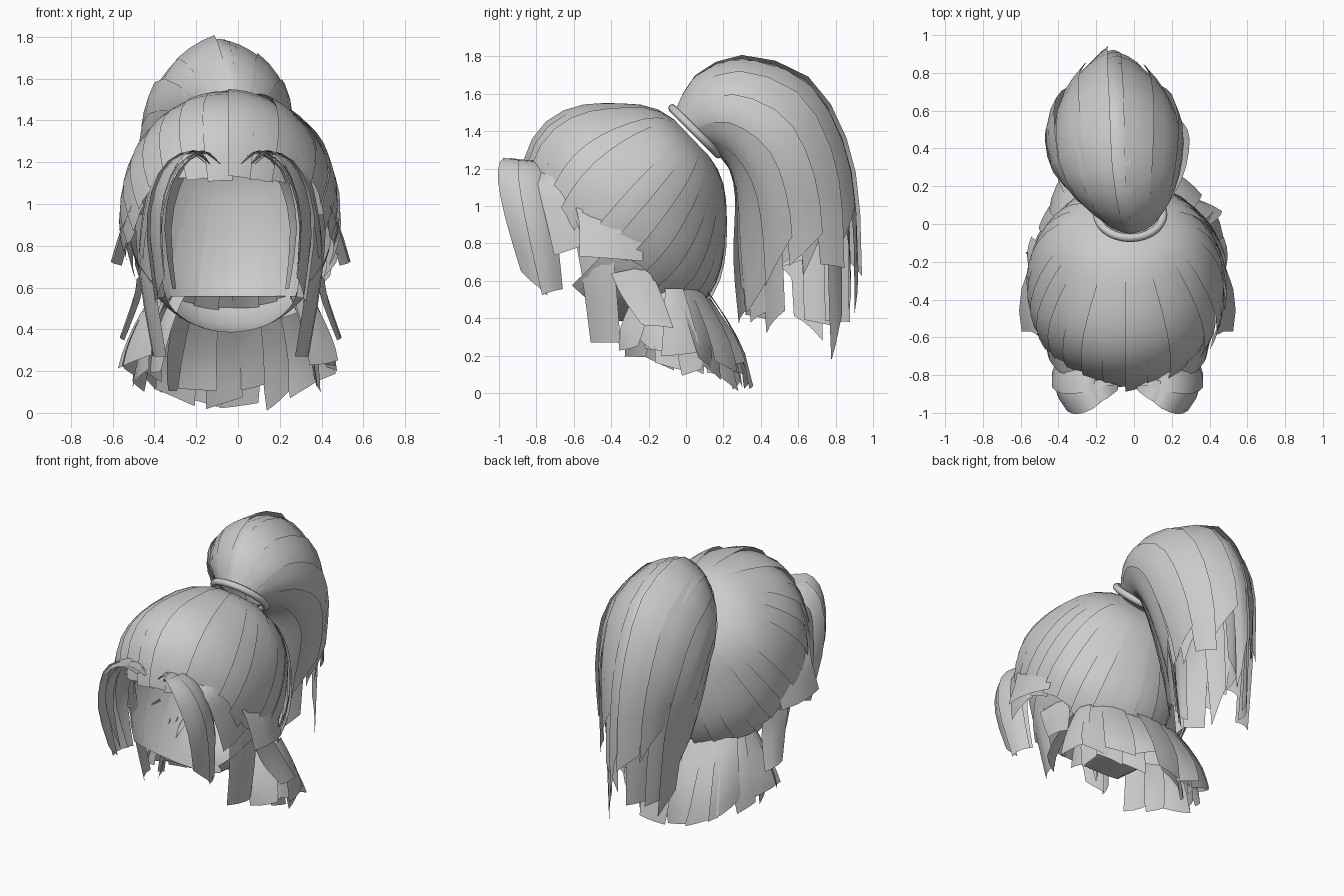
import bpy, bmesh, math, random
from mathutils import Vector as V

random.seed(4)
cube = bpy.data.objects.get("Cube")
if cube:
    bpy.data.objects.remove(cube)

XC = -0.035                      # middle of the head
TAU = 2 * math.pi
mat = bpy.data.materials.new("hair_grey")
mat.use_nodes = True
GREY = (0.6, 0.6, 0.6, 1)
mat.diffuse_color = GREY
mat.node_tree.nodes["Principled BSDF"].inputs["Base Color"].default_value = GREY


def curve(points, t):
    """Smooth curve through points, t from 0 to 1 (continues past the end)."""
    n = len(points) - 1
    i = max(0, min(int(t * n), n - 1))
    k = t * n - i
    p = [V(points[max(0, min(j, n))]) for j in range(i - 1, i + 3)]
    if k > 1:
        return p[2] + (p[2] - p[1]) * (k - 1)
    return 0.5 * (2 * p[1] + (p[2] - p[0]) * k
                  + (2 * p[0] - 5 * p[1] + 4 * p[2] - p[3]) * k * k
                  + (3 * p[1] - p[0] - 3 * p[2] + p[3]) * k ** 3)


def lock(bm, surface, u0, u1, end=1.0, lift=0.0, taper=0.3, skew=0.0, tilt=0.0, rows=10, cols=3):
    """One flat lock of hair lying on a surface(u, t, lift)."""
    mid, half = (u0 + u1) / 2, (u1 - u0) / 2
    grid = []
    for j in range(rows + 1):
        s = j / rows
        row = []
        for i in range(cols + 1):
            c = 2 * i / cols - 1
            t = s * (end + skew * c)
            u = mid + half * c * (1 - taper * s ** 3)
            row.append(bm.verts.new(surface(u, t, lift + tilt * c * s)))
        grid.append(row)
    for a, b in zip(grid, grid[1:]):
        for i in range(cols):
            bm.faces.new((a[i], a[i + 1], b[i + 1], b[i]))


def finish(name, bm):
    bmesh.ops.recalc_face_normals(bm, faces=bm.faces)
    for f in bm.faces:
        f.smooth = True
    me = bpy.data.meshes.new(name)
    bm.to_mesh(me)
    bm.free()
    me.materials.append(mat)
    ob = bpy.data.objects.new(name, me)
    bpy.context.collection.objects.link(ob)


def mirrored(surface, side):
    """Same surface on either side of the head."""
    def f(u, t, r):
        p = surface(u, t, r)
        return V((XC + side * p.x, p.y, p.z))
    return f


# Scalp hair: combed over a rounded-box head from the hairline up to the tie
CENTRE, RADII = V((XC, -0.33, 0.95)), V((0.52, 0.54, 0.59))
AXIS = V((0, 0.69, 0.72)).normalized()
SIDE = V((1, 0, 0))
FORE = V((0, -AXIS.z, AXIS.y))
RIM = [(-0.9, 1.15), (-0.68, 1.1), (-0.56, 0.85), (-0.25, 0.7), (-0.05, 0.47), (0.3, 0.45)]


def rim_height(y):
    for (y0, z0), (y1, z1) in zip(RIM, RIM[1:]):
        if y < y1:
            return z0 + (z1 - z0) * (y - y0) / (y1 - y0)
    return RIM[-1][1]


def lining_height(y):
    return 0.36


def on_head(phi, theta, r=0.0):
    d = AXIS * math.cos(theta) + (SIDE * math.cos(phi) + FORE * math.sin(phi)) * math.sin(theta)
    p = 2 + max(0, min(0.9, 1.3 * (theta - 0.3)))     # squarer away from the tie
    d /= math.hypot(d.x, (abs(d.y) ** p + abs(d.z) ** p) ** (1 / p))
    return CENTRE + V([d[k] * (RADII[k] + r) for k in range(3)])


def combed(limit):
    def f(phi, t, r):
        end = 0.3
        while end < 2.5:
            p = on_head(phi, end)
            if p.z < limit(p.y):
                break
            end += 0.02
        return on_head(phi, 0.25 + (end - 0.25) * t, r * min(1, 2 * t))
    return f


bm = bmesh.new()
N = 30
for i in range(N):
    a = TAU * i / N
    lock(bm, combed(rim_height), a - 0.13, a + 0.13, random.uniform(0.98, 1.03),
         random.uniform(0, 0.015), 0.05, tilt=random.uniform(0.006, 0.014))
finish("scalp_hair", bm)

# Lining: inner hair that reaches down to the neck
bm = bmesh.new()
for i in range(10):
    a = math.radians(195 + 150 * i / 9)
    lock(bm, combed(lining_height), a - 0.16, a + 0.16, 1, -0.025, 0)
finish("neck_lining", bm)

# Ponytail: locks around a drooping tube given by its top and under outlines
TOP = [(0, -0.05, 1.53), (0, 0.05, 1.7), (0, 0.3, 1.8), (0, 0.65, 1.68),
       (0, 0.85, 1.35), (0, 0.92, 0.95), (0, 0.93, 0.33)]
UNDER = [(0, 0.14, 1.3), (0, 0.22, 1.22), (0, 0.26, 1.1), (0, 0.27, 0.95),
         (0, 0.27, 0.8), (0, 0.28, 0.62), (0, 0.3, 0.42)]
WIDE = [(0.15, -0.02, 0), (0.25, -0.05, 0), (0.34, -0.08, 0), (0.37, -0.09, 0),
        (0.34, -0.1, 0), (0.27, -0.1, 0), (0.22, -0.1, 0)]


def tail(a, t, r):
    top, under, w = curve(TOP, t), curve(UNDER, t), curve(WIDE, t)
    k = 1 + r * min(1, 3 * t)
    s = math.sin(a)
    p = (top + under) / 2 + (top - under) / 2 * math.cos(a) * k
    return p + V((w.y + w.x * s * abs(s) ** 0.35 * k, 0, 0))


bm = bmesh.new()
N = 13
for layer, shrink in ((0, 0.0), (1, -0.14)):
    for i in range(N):
        a = TAU * (i + layer / 2) / N
        lock(bm, tail, a - 0.31, a + 0.31, random.uniform(0.84, 1.02),
             shrink + random.uniform(-0.04, 0.05), random.uniform(0, 0.3),
             random.uniform(-0.05, 0.05), random.uniform(-0.08, 0.08), rows=11)
finish("ponytail", bm)

# Hair tie
bpy.ops.mesh.primitive_torus_add(major_segments=28, minor_segments=8, major_radius=0.175,
                                 minor_radius=0.022, location=(-0.02, 0.05, 1.4),
                                 rotation=(-math.radians(45), 0, 0))
tie = bpy.context.object
tie.name = "hair_tie"
tie.data.materials.append(mat)
bpy.ops.object.shade_smooth()

# Nape hair: flares outward under the back of the head
FLARE = [(0.37, 0.2, 0.56), (0.42, 0.3, 0.45), (0.47, 0.4, 0.3), (0.49, 0.44, 0.17)]


def nape(a, t, r):
    c, s = math.cos(a), math.sin(a)
    rx, ry, z = curve(FLARE, t)
    return V((XC + (rx + r) * c, -0.1 + (ry + r) * s, z - 0.1 * s * t))


bm = bmesh.new()
N = 13
for layer in (0, 1):
    for i in range(N):
        a = math.radians(-28 + 236 * (i + layer / 2) / (N - 0.5))
        lock(bm, nape, a - 0.22, a + 0.22, random.uniform(0.8, 1.08),
             random.uniform(-0.03, 0.03) - 0.06 * layer, random.uniform(-0.2, 0.4),
             random.uniform(-0.1, 0.1), random.uniform(-0.05, 0.05), rows=6)
finish("nape_hair", bm)

# Ribbons: free locks that follow a path, spread along a width vector
def ribbon(path, widths, direction, bulge=0.05):
    d = V(direction)
    def f(u, t, r):
        p = curve(path, t) + d * u * curve(widths, t).x
        p.x += r - bulge * u * u * min(1, 2 * t)
        return p
    return f


def width(*values):
    return [(v, 0, 0) for v in values]


BANG = ribbon([(0.1, -0.85, 1.19), (0.2, -0.87, 1.25), (0.33, -0.87, 1.15),
               (0.39, -0.83, 0.9), (0.35, -0.76, 0.55)],
              width(0.04, 0.1, 0.14, 0.14, 0.11), (0, 1, -0.1), 0.06)
OUTER = ribbon([(0.22, -0.76, 1.22), (0.36, -0.7, 1.15), (0.42, -0.62, 0.95), (0.44, -0.58, 0.78)],
               width(0.04, 0.09, 0.12, 0.12), (0, 1, 0.5), 0.02)
TEMPLE = ribbon([(0.46, -0.42, 0.97), (0.52, -0.4, 0.88), (0.57, -0.4, 0.72)],
                width(0.17, 0.17, 0.17), (-0.1, 1, -0.12), 0.03)
FRONT = ribbon([(0.42, -0.52, 0.95), (0.42, -0.47, 0.65), (0.36, -0.43, 0.27)],
               width(0.1, 0.09, 0.08), (0.4, 1, 0), 0.02)
EAR = ribbon([(0.43, -0.3, 0.66), (0.47, -0.24, 0.53), (0.53, -0.15, 0.36)],
             width(0.1, 0.1, 0.08), (-0.2, 1, 0.2), 0.02)

for side, label in ((1, "left"), (-1, "right")):
    bm = bmesh.new()
    f = mirrored(BANG, side)
    lock(bm, f, -1, 0.25, 0.97, 0, 0.2, 0.05)
    lock(bm, f, -0.2, 1, 1.0, 0.015, 0.1, -0.02)
    lock(bm, f, -0.7, 0.4, 0.9, -0.05, 0.7, 0.06)
    lock(bm, f, 0.1, 0.9, 0.95, -0.07, 0.6)
    lock(bm, mirrored(OUTER, side), -1, 1, 1, 0, 0, 0.05)
    finish(label + "_bang", bm)

    bm = bmesh.new()
    lock(bm, mirrored(TEMPLE, side), -1, 1, 1, 0, 0, -0.03, rows=6)
    lock(bm, mirrored(FRONT, side), -1, 1, 1, 0, 0, rows=6)
    lock(bm, mirrored(EAR, side), -1, 1, 1, 0, 0.1, 0.08, rows=6)
    finish(label + "_side_locks", bm)
